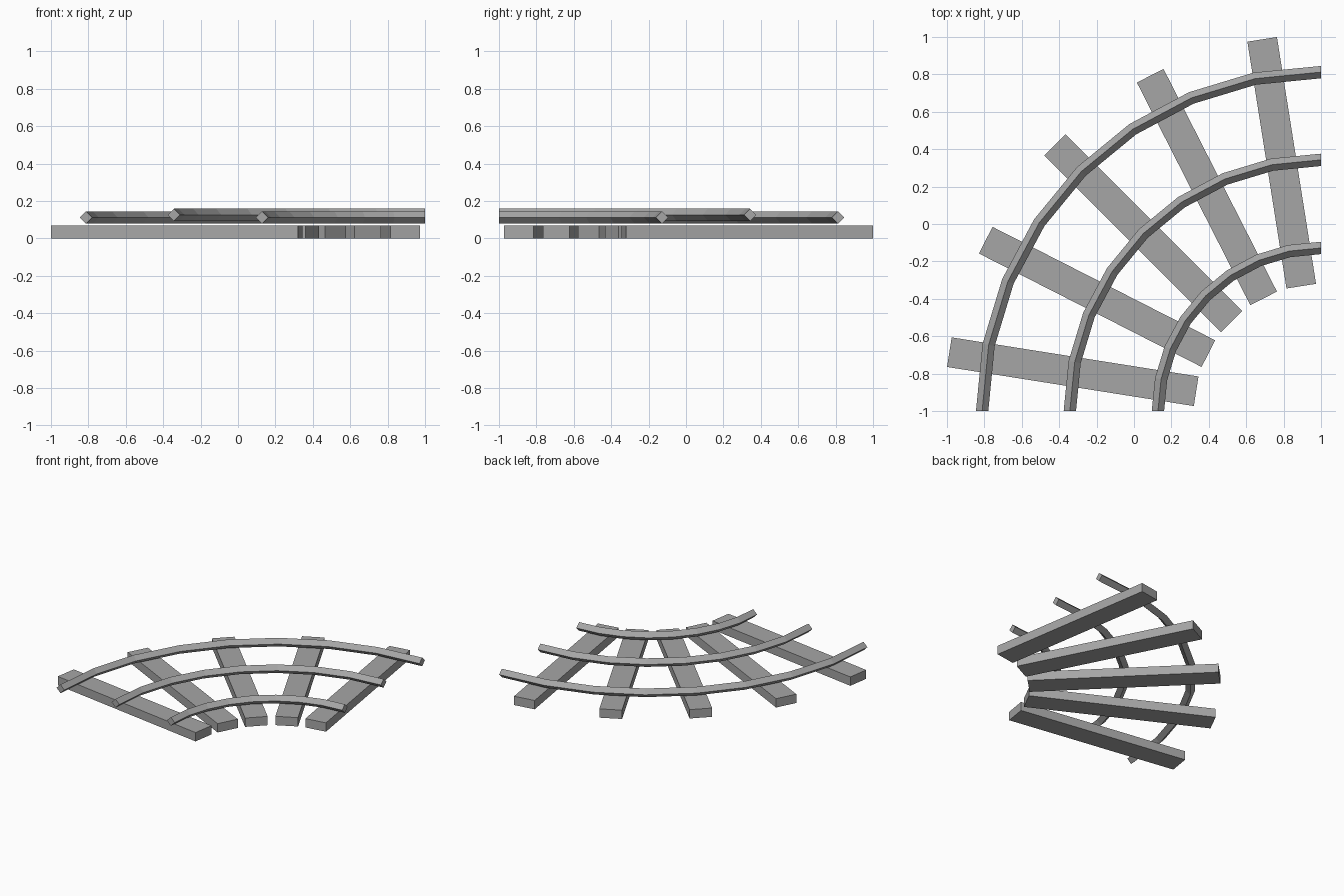
import bpy, bmesh, math
from mathutils import Matrix

if "Cube" in bpy.data.objects:
    bpy.data.objects.remove(bpy.data.objects["Cube"])

CX, CY = 1.0, -1.0          # centre of the bend

grey = bpy.data.materials.new("track_grey")
grey.diffuse_color = (0.38, 0.38, 0.38, 1)
grey.use_nodes = True
grey.node_tree.nodes["Principled BSDF"].inputs["Base Color"].default_value = grey.diffuse_color


def finish(name, bm):
    bmesh.ops.recalc_face_normals(bm, faces=bm.faces)
    me = bpy.data.meshes.new(name)
    bm.to_mesh(me)
    bm.free()
    me.materials.append(grey)
    ob = bpy.data.objects.new(name, me)
    bpy.context.collection.objects.link(ob)


def rail(name, radius, z, half=0.033, steps=8):
    """Diamond section swept through a quarter turn."""
    bm = bmesh.new()
    section = [(half, 0), (0, half), (-half, 0), (0, -half)]
    rings = []
    for i in range(steps + 1):
        a = math.radians(90 + 90 * i / steps)
        rings.append([bm.verts.new((CX + (radius + dr) * math.cos(a),
                                    CY + (radius + dr) * math.sin(a), z + dz))
                      for dr, dz in section])
    for r0, r1 in zip(rings, rings[1:]):
        for j in range(4):
            k = (j + 1) % 4
            bm.faces.new((r0[j], r0[k], r1[k], r1[j]))
    bm.faces.new(rings[0])
    bm.faces.new(rings[-1])
    finish(name, bm)


def sleeper(name, angle):
    """Flat beam lying along a radius of the bend."""
    bm = bmesh.new()
    bmesh.ops.create_cube(bm, size=1)
    m = (Matrix.Translation((CX, CY, 0)) @ Matrix.Rotation(math.radians(angle), 4, 'Z')
         @ Matrix.Translation((1.344, 0, 0.034)) @ Matrix.Diagonal((1.336, 0.16, 0.068, 1)))
    bm.transform(m)
    finish(name, bm)


# Three curved rails, the middle one slightly raised
rail("outer_rail", 1.812, 0.112)
rail("middle_rail", 1.343, 0.126)
rail("inner_rail", 0.872, 0.112)

# Five sleepers fanned evenly
for i in range(5):
    sleeper(f"sleeper_{i + 1}", 99 + 18 * i)
